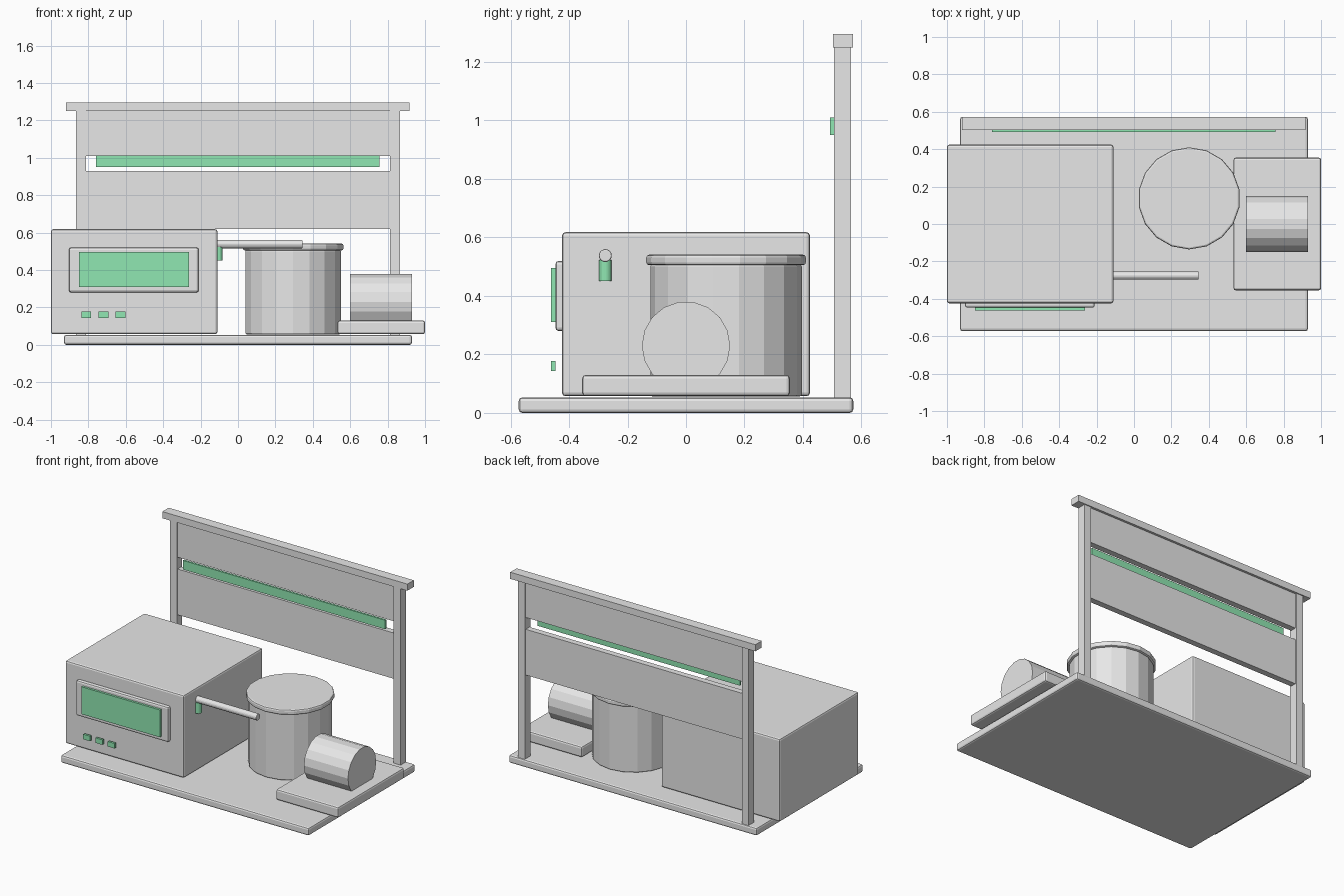
import bpy, math

if "Cube" in bpy.data.objects:
    bpy.data.objects.remove(bpy.data.objects["Cube"])


def material(name, rgb):
    m = bpy.data.materials.new(name)
    m.diffuse_color = (*rgb, 1)
    m.use_nodes = True
    m.node_tree.nodes["Principled BSDF"].inputs["Base Color"].default_value = m.diffuse_color
    return m


GREY = material("light_grey", (0.8, 0.8, 0.8))
GREEN = material("glowing_green", (0.35, 1.0, 0.56))


def finish(ob, name, mat, bevel):
    ob.name = name
    ob.data.materials.append(mat)
    if bevel:
        mod = ob.modifiers.new("edge_bevel", 'BEVEL')
        mod.width = bevel
        mod.segments = 2
        mod.limit_method = 'ANGLE'
        mod.angle_limit = math.radians(40)
    return ob


def box(name, x, y, z, mat=GREY, bevel=0.0):
    """Box from its (min, max) extent on each axis."""
    bpy.ops.mesh.primitive_cube_add(size=1)
    ob = bpy.context.object
    for v in ob.data.vertices:
        v.co = [lo + (c + 0.5) * (hi - lo) for c, (lo, hi) in zip(v.co, (x, y, z))]
    return finish(ob, name, mat, bevel)


def cylinder(name, centre, radius, length, mat=GREY, bevel=0.0, along_x=False, sides=18):
    rot = (0, math.pi / 2, 0) if along_x else (0, 0, 0)
    bpy.ops.mesh.primitive_cylinder_add(vertices=sides, radius=radius, depth=length,
                                        location=centre, rotation=rot)
    return finish(bpy.context.object, name, mat, bevel)


# Base board
box("base_board", (-0.93, 0.93), (-0.572, 0.572), (0, 0.053), bevel=0.012)

# Control cabinet with framed screen and buttons
box("cabinet", (-1, -0.11), (-0.424, 0.424), (0.057, 0.618), bevel=0.012)
box("screen_frame", (-0.904, -0.21), (-0.447, -0.41), (0.28, 0.52), bevel=0.012)
box("screen", (-0.85, -0.262), (-0.462, -0.444), (0.31, 0.495), GREEN)
for i in range(3):
    x = -0.811 + 0.0915 * i
    box("button_%d" % (i + 1), (x - 0.026, x + 0.026), (-0.462, -0.447),
        (0.143, 0.177), GREEN)

# Dispensing arm and its green pin
cylinder("arm", (0.115, -0.276, 0.538), 0.022, 0.46, bevel=0.004, along_x=True)
cylinder("arm_pin", (-0.105, -0.276, 0.487), 0.022, 0.073, GREEN)

# Pot and lid
cylinder("pot", (0.295, 0.137, 0.282), 0.259, 0.452, bevel=0.008)
cylinder("pot_lid", (0.295, 0.137, 0.523), 0.273, 0.036, bevel=0.01)

# Motor on its mounting plate
box("motor_plate", (0.532, 1.0), (-0.355, 0.355), (0.057, 0.13), bevel=0.012)
cylinder("motor", (0.765, 0, 0.23), 0.151, 0.33, along_x=True)

# Rear frame: two posts, two panels and a top rail
for side in (-1, 1):
    box("left_post" if side < 0 else "right_post",
        tuple(sorted((side * 0.813, side * 0.865))), (0.506, 0.564), (0.05, 1.255))
for name, z in (("lower_panel", (0.62, 0.93)), ("upper_panel", (1.01, 1.252))):
    box(name, (-0.815, 0.815), (0.514, 0.555), z)
box("top_rail", (-0.92, 0.918), (0.503, 0.571), (1.25, 1.295))

# Light strip in the slot between the panels
box("light_strip", (-0.758, 0.757), (0.493, 0.507), (0.95, 1.011), GREEN)
